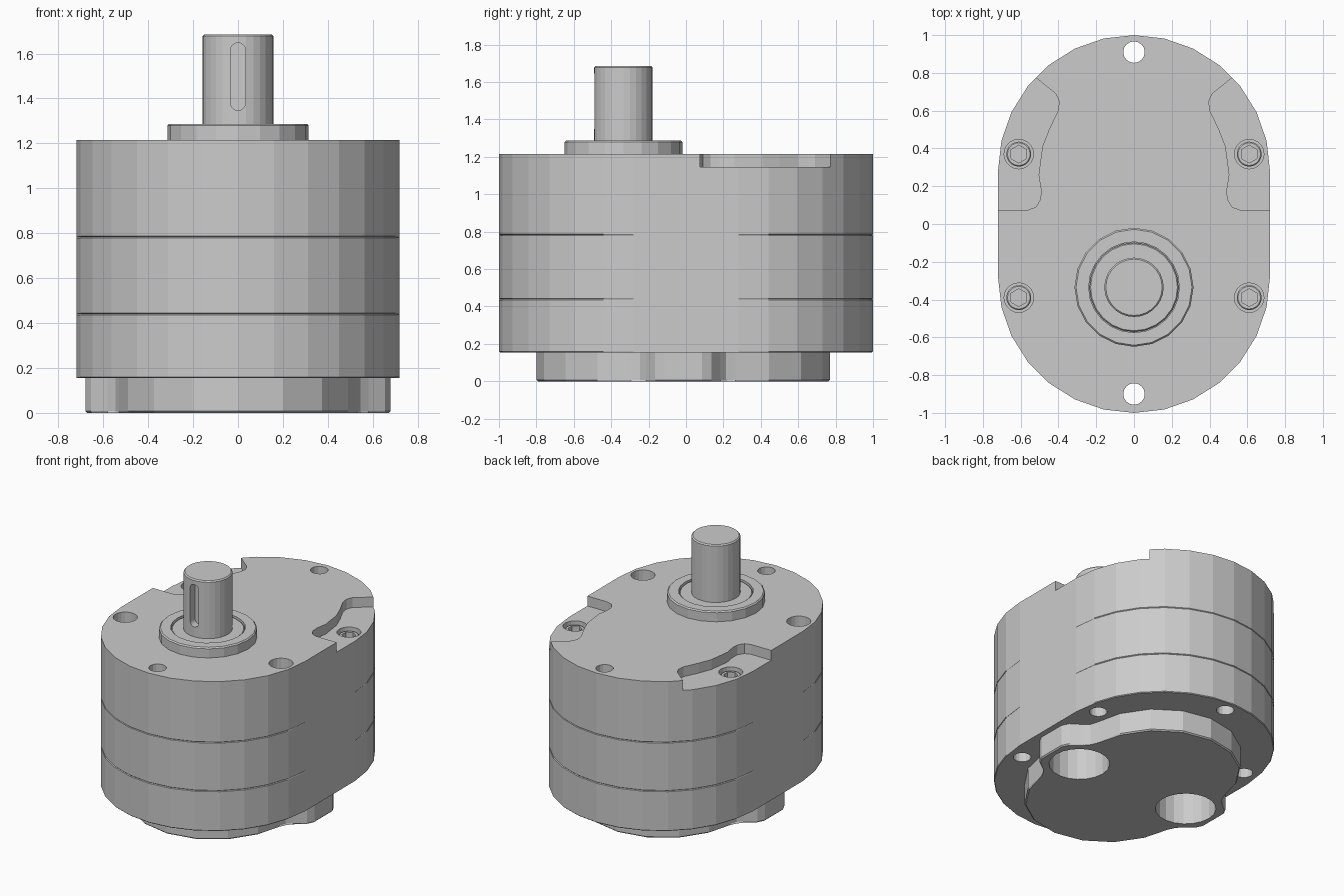
import bpy, bmesh
from math import sin, cos, pi
from mathutils import Matrix

if "Cube" in bpy.data.objects:
    bpy.data.objects.remove(bpy.data.objects["Cube"])


def circle(x, y, r, n=20):
    return [(x + r * cos(2 * pi * i / n), y + r * sin(2 * pi * i / n)) for i in range(n)]


def arc(x, y, r, a0, a1, n):
    return [(x + r * cos(a0 + (a1 - a0) * i / n), y + r * sin(a0 + (a1 - a0) * i / n)) for i in range(n + 1)]


def stadium(r, c, n):
    return arc(0, c, r, 0, pi, n) + arc(0, -c, r, pi, 2 * pi, n)


def build(name, prisms, rim=0.0, rim_z=(), matrix=None):
    """One object from a list of (outline, z0, z1); rims at the rim_z heights are bevelled."""
    bm = bmesh.new()
    for pts, z0, z1 in prisms:
        low = [bm.verts.new((x, y, z0)) for x, y in pts]
        top = [bm.verts.new((x, y, z1)) for x, y in pts]
        bm.faces.new(low[::-1])
        bm.faces.new(top)
        n = len(pts)
        for i in range(n):
            j = (i + 1) % n
            bm.faces.new((low[i], low[j], top[j], top[i]))
    if rim:
        edges = [e for e in bm.edges
                 if any(all(abs(v.co.z - z) < 1e-5 for v in e.verts) for z in rim_z)]
        bmesh.ops.bevel(bm, geom=edges, offset=rim, segments=1, affect='EDGES', profile=0.5)
    if matrix:
        bm.transform(matrix)
    bmesh.ops.recalc_face_normals(bm, faces=bm.faces)
    me = bpy.data.meshes.new(name)
    bm.to_mesh(me)
    bm.free()
    ob = bpy.data.objects.new(name, me)
    bpy.context.collection.objects.link(ob)
    return ob


def cut(targets, cutter):
    for ob in targets:
        m = ob.modifiers.new("cut", 'BOOLEAN')
        m.operation, m.solver, m.object = 'DIFFERENCE', 'EXACT', cutter
        bpy.context.view_layer.objects.active = ob
        bpy.ops.object.modifier_apply(modifier=m.name)
    bpy.data.objects.remove(cutter)


BOLTS = [(sx * 0.61, y) for sx in (-1, 1) for y in (0.37, -0.39)]
DOWELS = [(0, 0.91), (0, -0.9)]
SHAFT_Y = -0.335

# Three stacked housing layers
body = stadium(0.72, 0.28, 14)
rear_cover = build("rear_cover", [(body, 0.155, 0.44)], 0.005, (0.155, 0.44))
gear_housing = build("gear_housing", [(body, 0.44, 0.783)], 0.004, (0.44, 0.783))
front_cover = build("front_cover", [(body, 0.783, 1.215)], 0.004, (0.783,))
layers = [rear_cover, gear_housing, front_cover]

# Lobed mounting pad below, with ears around the ports
quarter = [(0.68, 0.1), (0.655, 0.15), (0.58, 0.2), (0.545, 0.23), (0.53, 0.28)]
quarter += arc(0, 0.255, 0.53, pi / 8, pi / 2, 3)
half = quarter + [(-x, y) for x, y in quarter[-2::-1]]
pad_outline = [(x, y - 0.015) for x, y in half + [(-x, -y) for x, y in half]]
mounting_pad = build("mounting_pad", [(pad_outline, 0, 0.156)], 0.008, (0,))

# Bolt and dowel holes through the whole stack
cut(layers, build("through_holes", [(circle(x, y, 0.057, 16), 0.05, 1.4) for x, y in BOLTS + DOWELS]))

# Bolt-head pockets in the front cover
pocket = [(0.9, 0.075), (0.56, 0.075), (0.52, 0.09), (0.495, 0.13), (0.492, 0.18), (0.505, 0.26),
          (0.485, 0.41), (0.45, 0.5), (0.402, 0.6), (0.396, 0.65), (0.415, 0.69), (0.52, 0.775),
          (0.68, 0.91), (0.9, 0.91)]
cut([front_cover], build("pockets", [([(s * x, y) for x, y in pocket], 1.145, 1.4) for s in (-1, 1)]))
cut([front_cover], build("counterbores", [(circle(x, y, 0.078), 1.04, 1.4) for x, y in BOLTS]))

# Inlet and outlet ports
cut([mounting_pad, rear_cover],
    build("ports", [(circle(s * 0.445, -0.015, 0.195), -0.1, 0.41) for s in (-1, 1)]))

# Socket-head bolts
for i, (x, y) in enumerate(BOLTS):
    bolt = build(f"bolt_{i + 1}", [(circle(x, y, 0.066), 1.04, 1.125)], 0.006, (1.125,))
    cut([bolt], build("hex_socket", [(arc(x, y, 0.047, pi / 6, pi / 6 + 5 * pi / 3, 5), 1.085, 1.3)]))
    build(f"bolt_shank_{i + 1}", [(circle(x, y, 0.05, 16), 0.5, 1.05)])

# Shaft collar with recessed seal
collar = build("shaft_collar", [(circle(0, SHAFT_Y, 0.315), 1.21, 1.287)], 0.008, (1.287,))
cut([collar], build("seal_bore", [(circle(0, SHAFT_Y, 0.24, 24), 1.25, 1.4)]))
build("shaft_seal", [(circle(0, SHAFT_Y, 0.236, 24), 1.24, 1.278)], 0.006, (1.278,))

# Drive shaft with a round-ended keyway facing front
shaft = build("drive_shaft", [(circle(0, SHAFT_Y, 0.157, 28), 1.0, 1.685)], 0.008, (1.685,))
slot = arc(0, 1.615, 0.033, 0, pi, 8) + arc(0, 1.38, 0.033, pi, 2 * pi, 8)
cut([shaft], build("keyway", [(slot, 0.435 , 0.6)], matrix=Matrix.Rotation(pi / 2, 4, 'X')))
